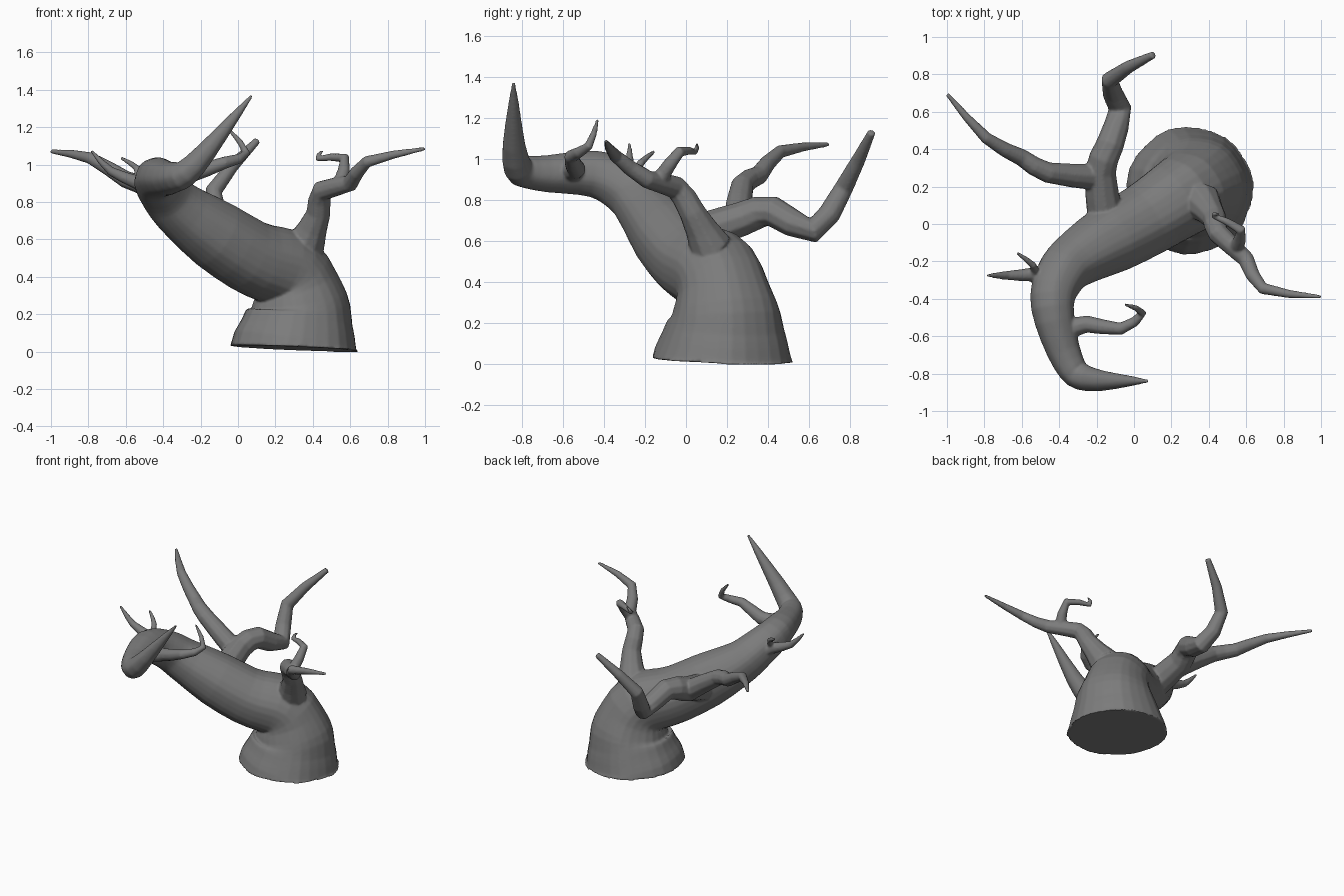
import bpy, bmesh, math
from mathutils import Vector

if "Cube" in bpy.data.objects:
    bpy.data.objects.remove(bpy.data.objects["Cube"])

limbs = []


def spline(pts, steps):
    """Smooth path through the given points."""
    p = [Vector(q) for q in pts]
    p = [p[0] * 2 - p[1]] + p + [p[-1] * 2 - p[-2]]
    out = []
    for i in range(1, len(p) - 2):
        a, b, c, d = p[i - 1:i + 3]
        for k in range(steps):
            t = k / steps
            out.append((2 * b + (c - a) * t + (2 * a - 5 * b + 4 * c - d) * t * t
                        + (3 * b - a - 3 * c + d) * t ** 3) / 2)
    return out + [p[-2]]


def limb(name, r0, r1, pts, sides=10, steps=2, flare=0, bulge=0, ripple=0, first_dir=None):
    """Limb swept along a path, tapering by length from r0 to r1, with a flared root."""
    pos = spline(pts, steps)
    n = len(pos)
    dist = [0]
    for a, b in zip(pos, pos[1:]):
        dist.append(dist[-1] + (b - a).length)
    bm = bmesh.new()
    rings, side = [], None
    for i in range(n):
        t = (pos[min(i + 1, n - 1)] - pos[max(i - 1, 0)]).normalized()
        if i == 0 and first_dir:
            t = Vector(first_dir).normalized()
        side = side or t.orthogonal()
        side = (side - t * side.dot(t)).normalized()
        up = t.cross(side)
        f = dist[i] / dist[-1]
        radius = r1 + (r0 - r1) * (1 - f) ** 0.9 + flare * max(0, 1 - 7 * f)
        radius *= 1 + bulge * math.exp(-((f - .38) / .08) ** 2)
        ring = []
        for k in range(sides):
            a = math.tau * k / sides
            r = radius * (1 + ripple * math.sin(7 * a))
            ring.append(bm.verts.new(pos[i] + r * (math.cos(a) * side + math.sin(a) * up)))
        rings.append(ring)
    for lo, hi in zip(rings, rings[1:]):
        for k in range(sides):
            j = (k + 1) % sides
            bm.faces.new((lo[k], lo[j], hi[j], hi[k]))
    bm.faces.new(rings[0][::-1])
    bm.faces.new(rings[-1])
    bmesh.ops.recalc_face_normals(bm, faces=bm.faces)
    me = bpy.data.meshes.new(name)
    bm.to_mesh(me)
    bm.free()
    ob = bpy.data.objects.new(name, me)
    bpy.context.collection.objects.link(ob)
    limbs.append(ob)


# Leaning trunk, curling forward into a pointed top
limb("trunk", .257, .008, [
    (.3, .18, .017), (.32, .19, .15), (.325, .19, .27), (.26, .15, .43),
    (.05, .015, .515), (-.28, -.17, .735), (-.395, -.28, .85), (-.435, -.45, .925),
    (-.35, -.74, .93), (-.235, -.83, .995), (.075, -.84, 1.37)],
    sides=28, steps=4, flare=.087, bulge=.09, ripple=.012, first_dir=(.04, .03, 1))

# Rear branch and its left fork
limb("rear_branch", .1, .02, [(-.15, .02, .62), (-.18, .28, .71), (-.13, .42, .745),
                              (-.075, .62, .65), (-.13, .77, .86), (.105, .905, 1.13)])
limb("left_fork", .075, .011, [(-.18, .25, .68), (-.46, .275, .87), (-.6, .355, .92),
                               (-.79, .46, 1.035), (-1, .695, 1.07)])

# Right branch and its hooked twig
limb("right_branch", .077, .01, [(.36, .12, .57), (.43, .03, .74), (.45, -.05, .86),
                                 (.6, -.19, .9), (.69, -.345, 1.015), (1, -.39, 1.085)],
     flare=.03)
limb("right_twig", .042, .008, [(.54, -.14, .88), (.57, -.03, 1.035), (.42, .045, 1.03),
                                (.455, .055, 1.075)])

# Twig inside the curl of the trunk
limb("inner_twig", .055, .008, [(-.36, -.57, .94), (-.25, -.535, .95), (-.07, -.56, 1.01),
                                (.045, -.475, 1.06), (-.05, -.43, 1.19)])

# Small forked twig on the outer side
limb("outer_twig", .05, .008, [(-.43, -.25, .85), (-.54, -.27, .905), (-.68, -.275, .965),
                               (-.785, -.275, 1.075)])
limb("outer_twig_fork", .026, .009, [(-.53, -.27, .9), (-.54, -.22, .98), (-.625, -.155, 1.035)])

# Fuse all limbs into one skin so the branches grow out of the trunk
bpy.ops.object.select_all(action='DESELECT')
for ob in limbs:
    ob.select_set(True)
tree = limbs[0]
bpy.context.view_layer.objects.active = tree
bpy.ops.object.join()
tree.name = "tree_trunk_and_branches"
skin = tree.modifiers.new("skin", 'REMESH')
skin.mode = 'VOXEL'
skin.voxel_size = .008
soften = tree.modifiers.new("soften", 'SMOOTH')
soften.factor = .5
soften.iterations = 4
for mod in ("skin", "soften"):
    bpy.ops.object.modifier_apply(modifier=mod)
bpy.ops.object.shade_smooth_by_angle(angle=math.radians(60))

# Dark grey bark
bark = bpy.data.materials.new("bark")
bark.diffuse_color = (.2, .2, .2, 1)
bark.use_nodes = True
bark.node_tree.nodes["Principled BSDF"].inputs["Base Color"].default_value = bark.diffuse_color
tree.data.materials.clear()
tree.data.materials.append(bark)
